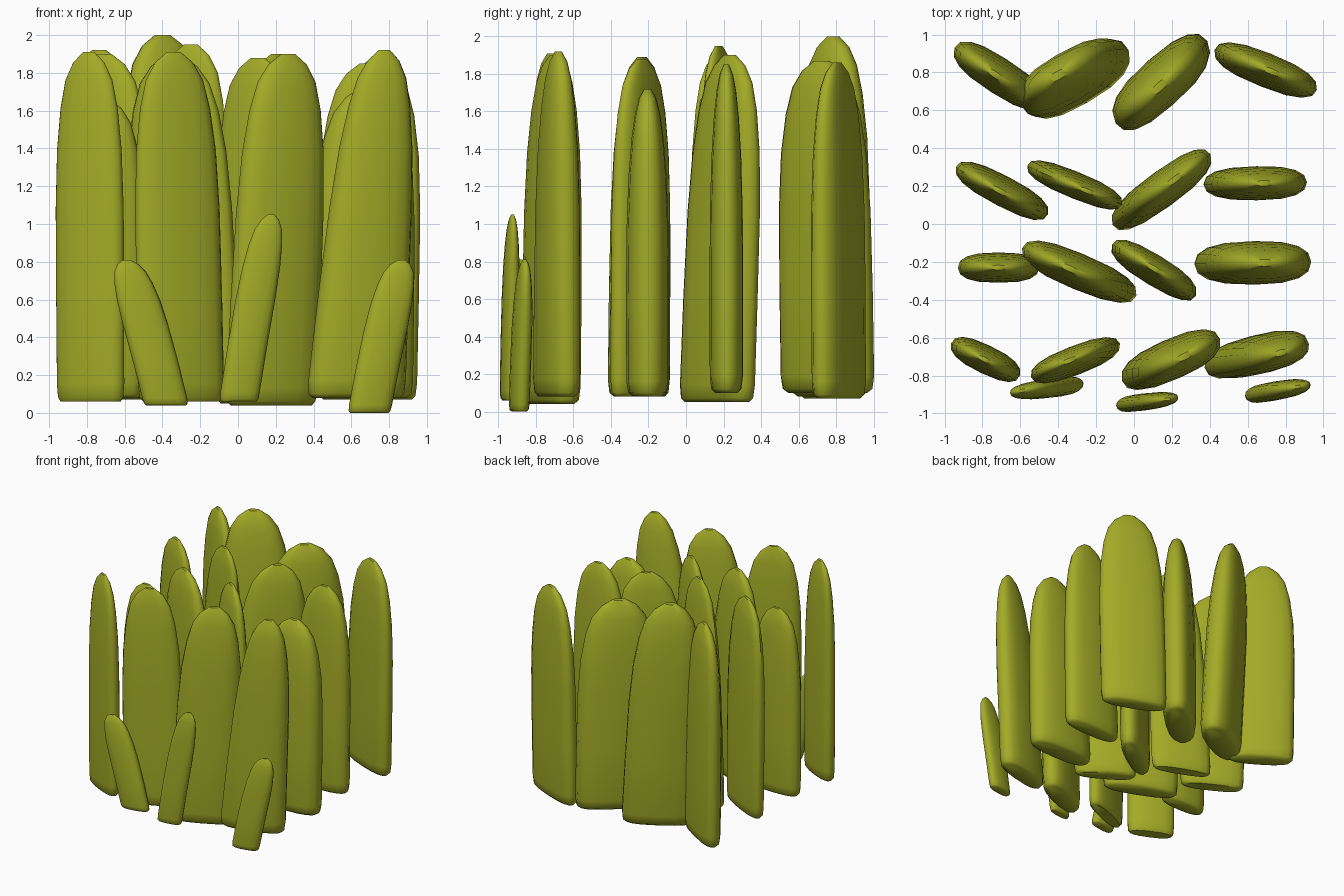
import bpy, bmesh, math

if "Cube" in bpy.data.objects:
    bpy.data.objects.remove(bpy.data.objects["Cube"])

mat = bpy.data.materials.new("olive green")
mat.diffuse_color = (0.37, 0.41, 0.02, 1)
mat.use_nodes = True
mat.node_tree.nodes["Principled BSDF"].inputs["Base Color"].default_value = mat.diffuse_color

# height fraction, width factor, thickness factor
RINGS = [(0, .88, .66), (.012, .96, .89), (.05, .99, .98), (.3, 1, 1), (.55, 1, .97),
         (.72, .95, .88), (.84, .84, .74), (.92, .69, .58), (.97, .46, .40), (1, .17, .16)]
SIDES = 16


def power(v, e):
    return math.copysign(abs(v) ** e, v)


def blade(name, ax, ay, bx, by, thick, z0, z1, dx=0, dy=0, narrow=0):
    """Flat leaf standing on the line a-b, tip shifted by dx, dy and narrowed."""
    cx, cy = (ax + bx) / 2, (ay + by) / 2
    half = math.hypot(bx - ax, by - ay) / 2
    ux, uy = (bx - ax) / 2 / half, (by - ay) / 2 / half
    # broad faces are slanted so the ends are cut diagonally
    skew = -.35 * uy * ux
    bm = bmesh.new()
    loops = []
    for t, w, th in RINGS:
        loop = []
        s = t ** 1.1
        for i in range(SIDES):
            a = 2 * math.pi * i / SIDES
            q = thick / 2 * th * power(math.sin(a), .85)
            p = half * w * (1 - narrow * t) * power(math.cos(a), .75) - skew * q
            loop.append(bm.verts.new((cx + dx * s + ux * p - uy * q,
                                      cy + dy * s + uy * p + ux * q,
                                      z0 + (z1 - z0) * t)))
        loops.append(loop)
    for lo, hi in zip(loops, loops[1:]):
        for i in range(SIDES):
            j = (i + 1) % SIDES
            bm.faces.new((lo[i], lo[j], hi[j], hi[i]))
    bm.faces.new(loops[0][::-1])
    bm.faces.new(loops[-1])
    for f in bm.faces:
        f.smooth = True
    me = bpy.data.meshes.new(name)
    bm.to_mesh(me)
    bm.free()
    me.materials.append(mat)
    ob = bpy.data.objects.new(name, me)
    bpy.context.collection.objects.link(ob)
    bpy.context.view_layer.objects.active = ob
    ob.select_set(True)
    bpy.ops.object.shade_smooth_by_angle(angle=math.radians(50))
    ob.select_set(False)


# back row
blade("back_blade_1", -.94, .93, -.47, .63, .19, .07, 1.92, -.03, .01, .06)
blade("back_blade_2", -.56, .61, -.02, .92, .27, .08, 2.0, -.11, .02, .12)
blade("back_blade_3", -.10, .54, .39, .97, .26, .10, 1.87, -.01, -.03, .06)
blade("back_blade_4", .42, .92, .95, .71, .18, .07, 1.86, .04, -.01, .04)
# second row
blade("inner_back_blade_1", -.93, .30, -.45, .05, .16, .08, 1.90, -.02, 0)
blade("inner_back_blade_2", -.57, .31, -.09, .12, .14, .08, 1.95, .08, -.04, .1)
blade("inner_back_blade_3", -.12, -.01, .37, .34, .19, .05, 1.90, .09, .07, .1)
blade("inner_back_blade_4", .36, .21, .91, .22, .18, .10, 1.85, .05, 0, .15)
# third row
blade("inner_front_blade_1", -.93, -.23, -.50, -.23, .16, .08, 1.66)
blade("inner_front_blade_2", -.58, -.13, .02, -.38, .19, .08, 1.89, -.06, .02, .12)
blade("inner_front_blade_3", -.12, -.11, .33, -.38, .16, .08, 1.88, 0, .01, .05)
blade("inner_front_blade_4", .31, -.21, .93, -.20, .23, .08, 1.72, .07, 0, .18)
# front row
blade("front_blade_1", -.96, -.63, -.60, -.80, .15, .06, 1.91, -.01, 0)
blade("front_blade_2", -.53, -.81, -.07, -.63, .15, .06, 1.91, -.04, 0, .05)
blade("front_blade_3", -.07, -.83, .42, -.61, .21, .04, 1.90, .09, .02, .1)
blade("front_blade_4", .36, -.76, .89, -.62, .20, .08, 1.92, .15, .01, .32)
# short shoots in front
blade("short_blade_1", -.50, -.88, -.26, -.84, .10, .04, .81, -.21, -.02)
blade("short_blade_2", -.10, -.96, .11, -.93, .09, .06, 1.05, .17, .02)
blade("short_blade_3", .58, -.91, .81, -.87, .10, 0, .81, .17, .03)
